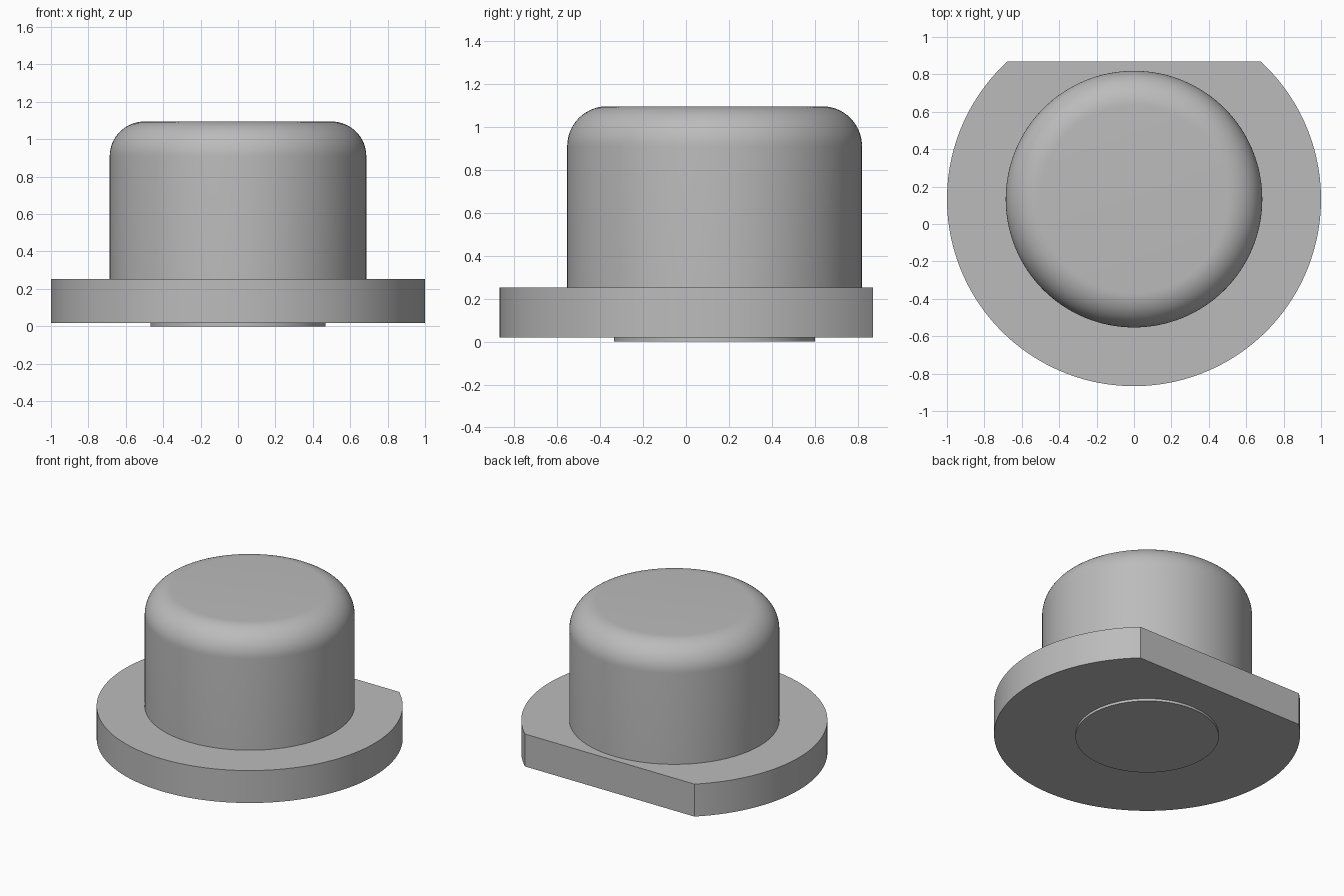
import bpy, math

if "Cube" in bpy.data.objects:
    bpy.data.objects.remove(bpy.data.objects["Cube"], do_unlink=True)

CENTRE_Y = 0.133
SEGMENTS = 128

grey = bpy.data.materials.new("plain grey")
grey.use_nodes = True
colour = (0.5, 0.5, 0.5, 1)
grey.diffuse_color = colour
grey.node_tree.nodes["Principled BSDF"].inputs["Base Color"].default_value = colour


def circle(radius):
    step = 2 * math.pi / SEGMENTS
    return [(radius * math.cos(i * step), radius * math.sin(i * step)) for i in range(SEGMENTS)]


def stack(name, loops):
    """Skin a list of (outline, z) loops into a closed solid."""
    n = len(loops[0][0])
    verts = [(x, y + CENTRE_Y, z) for outline, z in loops for x, y in outline]
    faces = [tuple(reversed(range(n))), tuple(range(len(verts) - n, len(verts)))]
    for k in range(len(loops) - 1):
        a, b = k * n, (k + 1) * n
        for i in range(n):
            j = (i + 1) % n
            faces.append((a + i, a + j, b + j, b + i))
    mesh = bpy.data.meshes.new(name)
    mesh.from_pydata(verts, [], faces)
    mesh.materials.append(grey)
    obj = bpy.data.objects.new(name, mesh)
    bpy.context.collection.objects.link(obj)
    bpy.ops.object.select_all(action="DESELECT")
    obj.select_set(True)
    bpy.context.view_layer.objects.active = obj
    bpy.ops.object.shade_smooth_by_angle(angle=math.radians(30))
    return obj


# Flange: a disc with a flat cut across the back
flat = 0.737
start = math.pi - math.asin(flat)
sweep = math.pi + 2 * math.asin(flat)
arc = [(math.cos(start + sweep * i / SEGMENTS), math.sin(start + sweep * i / SEGMENTS))
       for i in range(SEGMENTS + 1)]
stack("flange", [(arc, 0.018), (arc, 0.252)])

# Button: a cylinder with a rounded top edge
radius, top, fillet, steps = 0.686, 1.095, 0.186, 16
loops = [(circle(radius), 0.252)]
for i in range(steps + 1):
    a = math.pi / 2 * i / steps
    loops.append((circle(radius - fillet * (1 - math.cos(a))), top - fillet * (1 - math.sin(a))))
stack("button", loops)

# Foot: a thin round pad underneath
foot = circle(0.468)
stack("foot", [(foot, 0), (foot, 0.018)])
